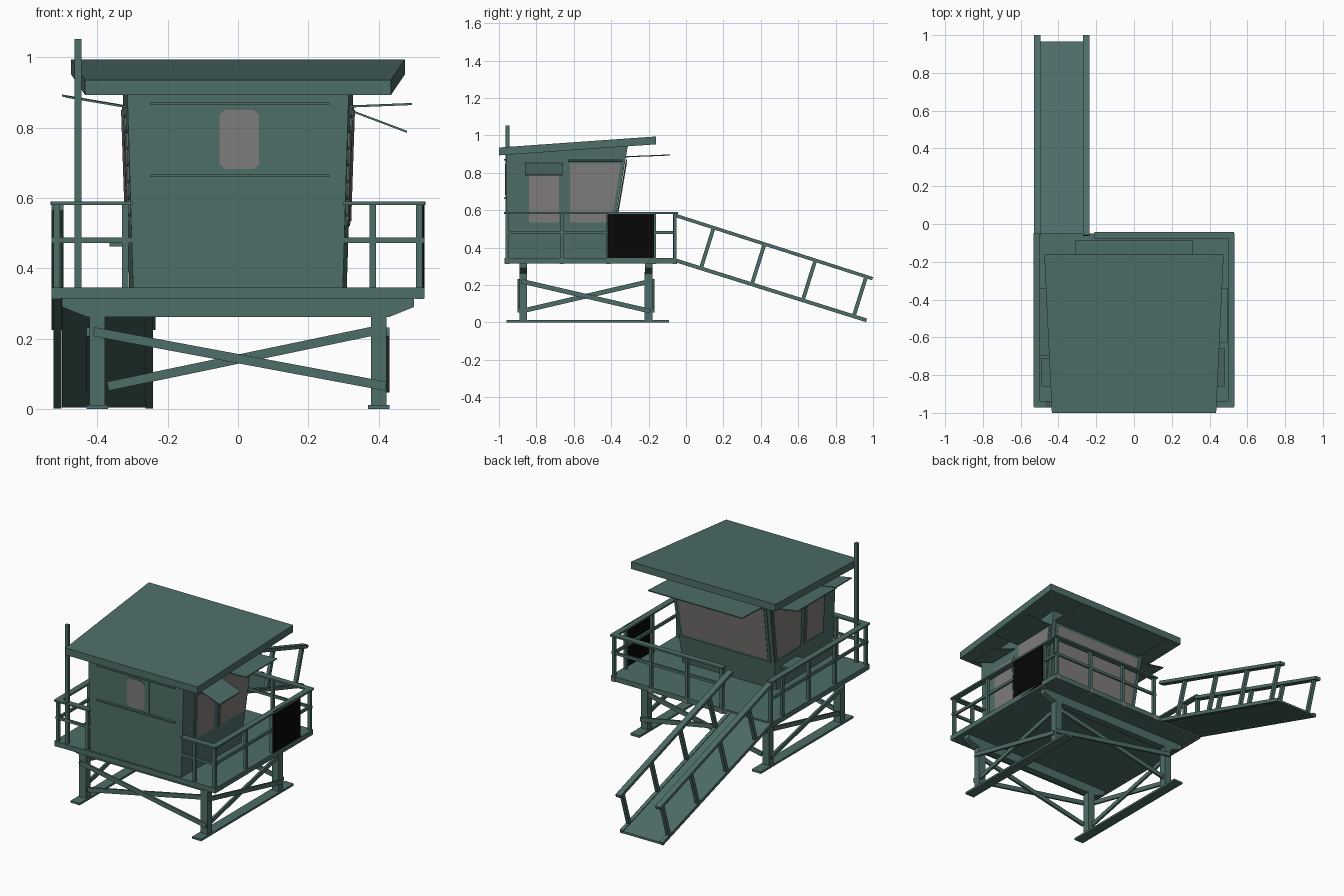
import bpy, bmesh
from mathutils import Vector

cube = bpy.data.objects.get("Cube")
if cube:
    bpy.data.objects.remove(cube)


def material(name, r, g, b):
    m = bpy.data.materials.new(name)
    m.use_nodes = True
    m.diffuse_color = (r, g, b, 1)
    bsdf = m.node_tree.nodes["Principled BSDF"]
    bsdf.inputs["Base Color"].default_value = (r, g, b, 1)
    bsdf.inputs["Roughness"].default_value = 0.8
    return m


GREEN = material("weathered_green", 0.076, 0.155, 0.14)
GREY = material("window_grey", 0.21, 0.205, 0.2)
BLACK = material("black_panel", 0.002, 0.002, 0.002)


def prism(name, ring, offset, mat=GREEN):
    """Solid made by sweeping a ring of points along an offset vector."""
    bm = bmesh.new()
    a = [bm.verts.new(p) for p in ring]
    b = [bm.verts.new(Vector(p) + Vector(offset)) for p in ring]
    bm.faces.new(a)
    bm.faces.new(b[::-1])
    for i in range(len(a)):
        j = (i + 1) % len(a)
        bm.faces.new((a[j], a[i], b[i], b[j]))
    bmesh.ops.recalc_face_normals(bm, faces=bm.faces)
    mesh = bpy.data.meshes.new(name)
    bm.to_mesh(mesh)
    bm.free()
    mesh.materials.append(mat)
    ob = bpy.data.objects.new(name, mesh)
    bpy.context.collection.objects.link(ob)
    return ob


def box(name, x, y, z, mat=GREEN):
    ring = [(x[0], y[0], z[0]), (x[1], y[0], z[0]), (x[1], y[1], z[0]), (x[0], y[1], z[0])]
    return prism(name, ring, (0, 0, z[1] - z[0]), mat)


def beam(name, a, b, w, h, mat=GREEN):
    """Square timber from a to b, w wide sideways and h deep."""
    a, b = Vector(a), Vector(b)
    d = (b - a).normalized()
    side = d.cross(Vector((0, 0, 1)))
    side = side.normalized() if side.length > 0.01 else Vector((1, 0, 0))
    up = side.cross(d)
    ring = [a + side * (w / 2 * i) + up * (h / 2 * j)
            for i, j in ((-1, -1), (1, -1), (1, 1), (-1, 1))]
    return prism(name, ring, b - a, mat)


# Substructure: skids, legs, cross beams and diagonal bracing
LEG_X, LEG_Y = 0.4, (-0.87, -0.2)
for s, side in ((1, "left"), (-1, "right")):
    x = s * LEG_X
    box(f"skid_{side}", (x - 0.03, x + 0.03), (-0.96, -0.09), (0, 0.012))
    for y in LEG_Y:
        beam(f"leg_{side}", (x, y, 0.012), (x, y, 0.27), 0.045, 0.042)
    xo = x + s * 0.025
    beam(f"side_brace_{side}", (xo, -0.88, 0.22), (xo, -0.19, 0.06), 0.012, 0.025)
    beam(f"side_brace_{side}", (xo - s * 0.014, -0.88, 0.06), (xo - s * 0.014, -0.19, 0.22), 0.012, 0.025)
for y, o in zip(LEG_Y, (-1, 1)):
    prism("cross_beam", [(-0.5, y - 0.02, 0.315), (-0.5, y - 0.02, 0.29), (-0.43, y - 0.02, 0.262),
                         (0.43, y - 0.02, 0.262), (0.5, y - 0.02, 0.29), (0.5, y - 0.02, 0.315)], (0, 0.04, 0))
    beam("cross_brace", (-0.41, y + o * 0.026, 0.22), (0.42, y + o * 0.026, 0.065), 0.012, 0.026)
    beam("cross_brace", (-0.37, y + o * 0.013, 0.065), (0.4, y + o * 0.013, 0.225), 0.012, 0.026)

# Deck
box("deck", (-0.53, 0.53), (-0.97, -0.05), (0.315, 0.345))

# Cabin with flared sides, leaning back wall and sloped top
FLOOR, FRONT = 0.345, -0.96


def back_y(z):
    return -0.41 + 0.17 * (z - FLOOR)


def side_x(y, z):
    return 0.298 + 0.03 * (z - FLOOR) + 0.02 * (y - FRONT)


def roof_z(y):
    return 0.893 + 0.072 * (y + 1)


bm = bmesh.new()
corners = [(FRONT, FLOOR), (back_y(FLOOR), FLOOR), (-0.31, roof_z(-0.31) + 0.01), (FRONT, roof_z(FRONT) + 0.01)]
prof = [[bm.verts.new((s * side_x(y, z), y, z)) for y, z in corners] for s in (-1, 1)]
bm.faces.new(prof[0])
bm.faces.new(prof[1][::-1])
for i in range(len(corners)):
    j = (i + 1) % len(corners)
    bm.faces.new((prof[0][j], prof[0][i], prof[1][i], prof[1][j]))
bmesh.ops.recalc_face_normals(bm, faces=bm.faces)
cabin_mesh = bpy.data.meshes.new("cabin")
bm.to_mesh(cabin_mesh)
bm.free()
cabin_mesh.materials.append(GREEN)
bpy.context.collection.objects.link(bpy.data.objects.new("cabin", cabin_mesh))

# Roof slab, wider at the back
prism("roof", [(-0.435, -1, 0.893), (0.435, -1, 0.893), (0.475, -0.16, 0.952), (-0.475, -0.16, 0.952)], (0, 0, 0.042))


# Side windows with frames and lifted shutters
def side_window(name, s, front, back, low, high, lean):
    for part, m, t, mat in (("frame", 0.014, 0.005, GREEN), ("glass", 0, 0.008, GREY)):
        pts = [(front - m, low - m), (back + m, low - m),
               (back + m + lean, high + m), (front - m, high + m)]
        prism(f"{name}_{part}", [(s * (side_x(y, z) - 0.001), y, z) for y, z in pts], (s * t, 0, 0), mat)


def shutter(name, s, y0, y1, z0, reach, z1):
    x0 = s * (side_x(y0, z0) - 0.002)
    prism(name, [(x0, y0, z0), (x0, y1, z0), (s * reach, y1, z1), (s * reach, y0, z1)], (0, 0, 0.006))


for s, side in ((1, "left"), (-1, "right")):
    side_window(f"rear_window_{side}", s, -0.62, -0.40, 0.535, 0.85, 0.052)
    side_window(f"small_window_{side}", s, -0.84, -0.68, 0.535, 0.79, 0)
shutter("rear_shutter_left", 1, -0.63, -0.34, 0.857, 0.495, 0.864)
shutter("small_shutter_left", 1, -0.86, -0.66, 0.848, 0.48, 0.785)
shutter("rear_shutter_right", -1, -0.7, -0.34, 0.857, 0.5, 0.888)
shutter("small_shutter_right", -1, -0.86, -0.71, 0.855, 0.49, 0.885)
box("side_shelf", (-0.365, -0.3), (-0.6, -0.45), (0.462, 0.475))

# Rear window and shutter
for part, w, low, high, t, mat in (("frame", 0.295, 0.518, 0.872, 0.005, GREEN),
                                   ("glass", 0.28, 0.533, 0.857, 0.008, GREY)):
    prism(f"rear_window_{part}", [(-w, back_y(low), low), (w, back_y(low), low),
                                  (w + 0.01, back_y(high), high), (-w - 0.01, back_y(high), high)],
          (0, t, 0), mat)
prism("rear_shutter", [(-0.31, -0.33, 0.882), (0.31, -0.33, 0.882), (0.31, -0.085, 0.892), (-0.31, -0.085, 0.892)],
      (0, 0, 0.006))

# Front window: framed pane with clipped corners between two ledges
box("front_window_frame", (-0.083, 0.09), (FRONT - 0.004, FRONT), (0.672, 0.86))
c = 0.015
pane = [(-0.053 + c, 0.682), (0.06 - c, 0.682), (0.06, 0.682 + c), (0.06, 0.85 - c),
        (0.06 - c, 0.85), (-0.053 + c, 0.85), (-0.053, 0.85 - c), (-0.053, 0.682 + c)]
prism("front_window_glass", [(x, FRONT - 0.007, z) for x, z in pane], (0, 0.007, 0), GREY)
for z in (0.66, 0.866):
    box("front_ledge", (-0.25, 0.26), (FRONT - 0.014, FRONT), (z, z + 0.007))


# Railings with cap board, middle rail and footed posts
def rail(name, a, b, posts):
    a, b = Vector(a), Vector(b)
    for z, w, h in ((0.585, 0.035, 0.01), (0.48, 0.012, 0.016)):
        beam(f"{name}_rail", (*a, z), (*b, z), w, h)
    for t in posts:
        x, y = a.lerp(b, t)
        beam(f"{name}_post", (x, y, 0.338), (x, y, 0.582), 0.018, 0.018)
        beam(f"{name}_post_foot", (x, y, 0.313), (x, y, 0.338), 0.024, 0.024, GREY)


for s, side in ((1, "left"), (-1, "right")):
    rail(f"side_{side}", (s * 0.515, -0.965), (s * 0.515, -0.05), (0.01, 0.33, 0.6, 0.87, 0.99))
    rail(f"front_{side}", (s * 0.53, -0.955), (s * 0.3, -0.955), (0.64 if s > 0 else 0.91,))
rail("back", (0.53, -0.06), (-0.21, -0.06), (0.35, 0.67, 0.98))
box("side_panel", (0.522, 0.53), (-0.42, -0.17), (0.325, 0.59), BLACK)

# Flag pole
beam("pole", (-0.455, -0.955, 0.32), (-0.455, -0.955, 1.052), 0.02, 0.02)

# Ramp with stringers, leaning posts and handrails
prism("ramp_floor", [(-0.5, -0.06, 0.328), (-0.26, -0.06, 0.328), (-0.26, 0.965, 0.004), (-0.5, 0.965, 0.004)],
      (0, 0, 0.012))
for x in (-0.513, -0.252):
    beam("ramp_stringer", (x, -0.06, 0.333), (x, 0.965, 0.011), 0.022, 0.02)
    beam("ramp_handrail", (x, -0.06, 0.573), (x, 0.997, 0.234), 0.034, 0.018)
    for i in range(4):
        y, z = 0.08 + 0.272 * i, 0.29 - 0.0865 * i
        beam("ramp_post", (x, y, z), (x, y + 0.066, z + 0.21), 0.02, 0.02)
